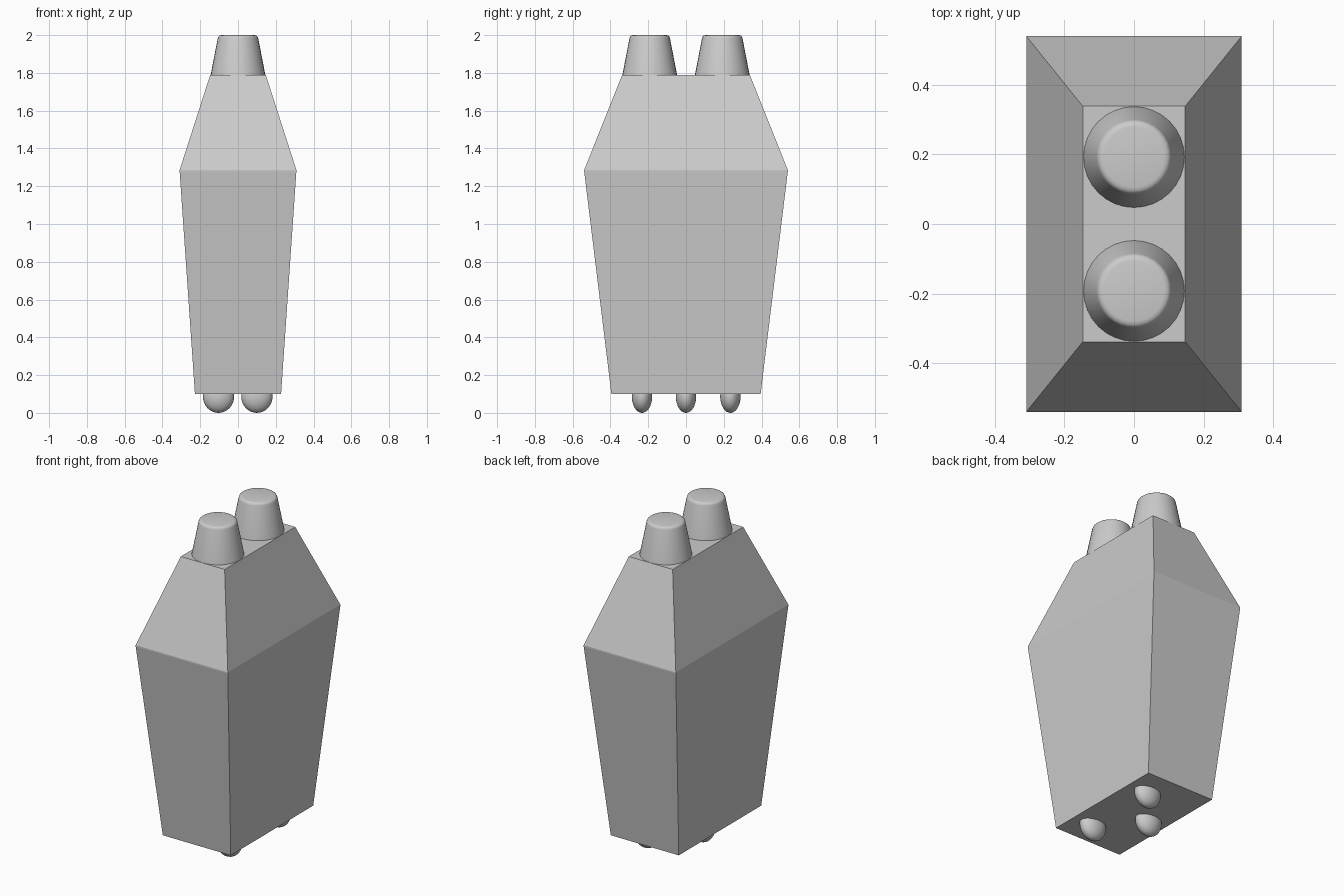
import bpy, bmesh, math

if "Cube" in bpy.data.objects:
    bpy.data.objects.remove(bpy.data.objects["Cube"])


def make_object(name, bm, smooth=False):
    bmesh.ops.recalc_face_normals(bm, faces=bm.faces)
    mesh = bpy.data.meshes.new(name)
    bm.to_mesh(mesh)
    bm.free()
    obj = bpy.data.objects.new(name, mesh)
    bpy.context.collection.objects.link(obj)
    if smooth:
        bpy.ops.object.select_all(action='DESELECT')
        obj.select_set(True)
        bpy.context.view_layer.objects.active = obj
        bpy.ops.object.shade_smooth_by_angle(angle=math.radians(35))
    return obj


def loft(name, rings, smooth=False):
    """Skin a list of closed rings and cap both ends."""
    bm = bmesh.new()
    loops = [[bm.verts.new(p) for p in ring] for ring in rings]
    n = len(loops[0])
    for a, b in zip(loops, loops[1:]):
        for i in range(n):
            j = (i + 1) % n
            bm.faces.new((a[i], a[j], b[j], b[i]))
    bm.faces.new(loops[0])
    bm.faces.new(loops[-1])
    return make_object(name, bm, smooth)


def rect(hx, hy, z):
    return [(-hx, -hy, z), (hx, -hy, z), (hx, hy, z), (-hx, hy, z)]


def circle(r, y, z, n=32):
    return [(r * math.cos(2 * math.pi * i / n),
             y + r * math.sin(2 * math.pi * i / n), z) for i in range(n)]


# Tapered body with sloped shoulders
loft("body", [rect(0.228, 0.395, 0.10), rect(0.309, 0.539, 1.278),
              rect(0.309, 0.539, 1.286), rect(0.147, 0.338, 1.79)])

# Two tapered terminals with rounded rims
terminal = [(0.145, 1.788), (0.107, 1.984), (0.104, 1.992),
            (0.097, 1.998), (0.087, 2.0)]
for side, y in (("front", -0.192), ("back", 0.192)):
    loft(f"{side}_terminal", [circle(r, y, z) for r, z in terminal], True)

# Three oval feet in a triangle
for name, x, y in (("front", 0.10, -0.233), ("middle", -0.103, 0.0),
                   ("back", 0.10, 0.235)):
    bm = bmesh.new()
    bmesh.ops.create_uvsphere(bm, u_segments=32, v_segments=16, radius=1)
    for v in bm.verts:
        v.co = (x + v.co.x * 0.083, y + v.co.y * 0.054,
                0.088 + v.co.z * 0.083 if v.co.z > 0 else 0.088 * (1 + v.co.z))
    make_object(f"{name}_foot", bm, True)
